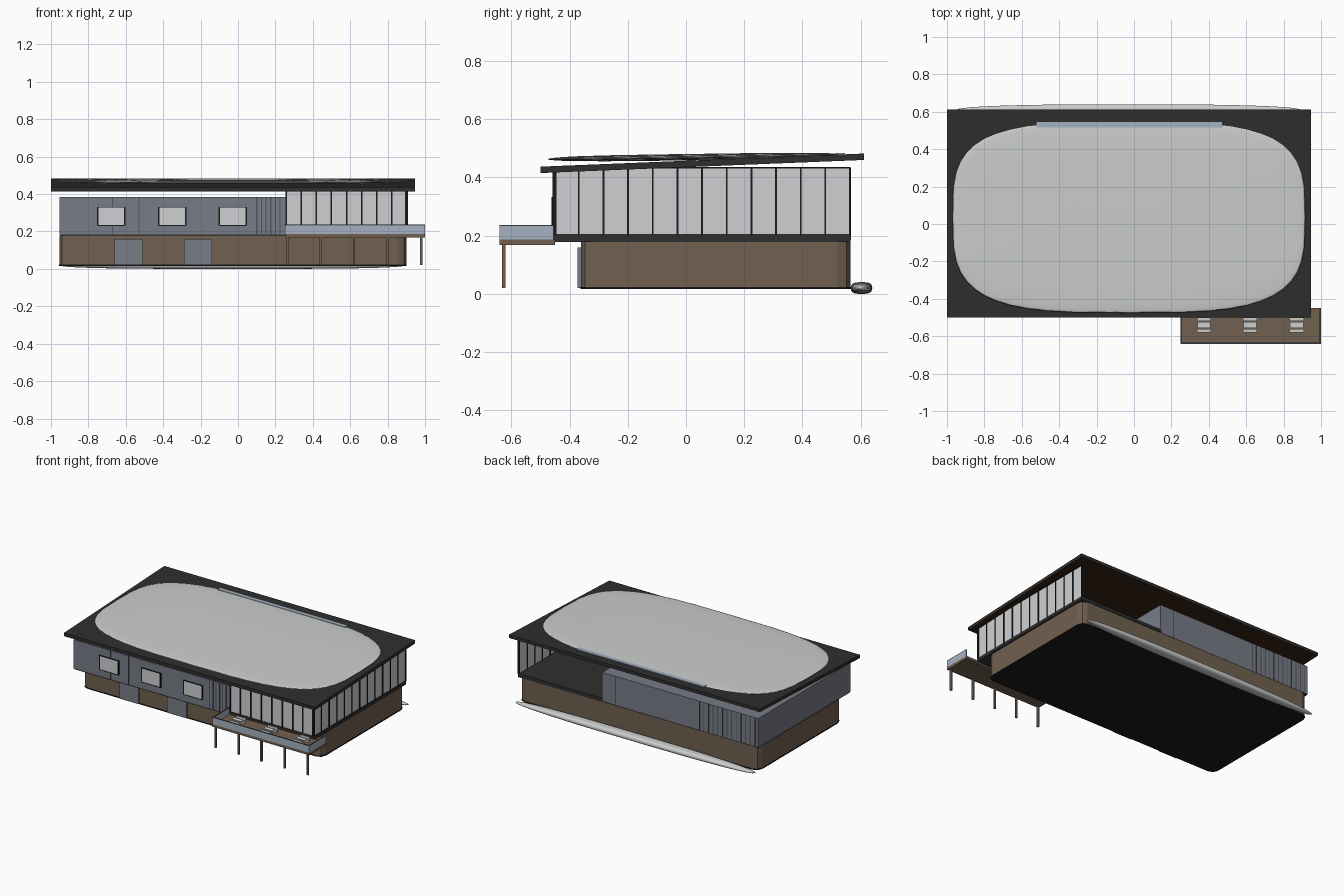
import bpy, bmesh, math
from mathutils import Vector

if "Cube" in bpy.data.objects:
    bpy.data.objects.remove(bpy.data.objects["Cube"])


def mat(name, *rgb):
    m = bpy.data.materials.new(name)
    m.diffuse_color = (*rgb, 1)
    m.use_nodes = True
    m.node_tree.nodes["Principled BSDF"].inputs["Base Color"].default_value = m.diffuse_color
    return m


BROWN = mat("brown cladding", 0.165, 0.118, 0.08)
GREY = mat("grey panel", 0.185, 0.2, 0.24)
PANE = mat("pale pane", 0.62, 0.63, 0.64)
BLUE = mat("blue glass", 0.38, 0.45, 0.54)
ROOF = mat("charcoal", 0.028, 0.028, 0.028)
SOFFIT = mat("dark timber", 0.035, 0.016, 0.007)
BLACK = mat("black", 0.01, 0.01, 0.01)
WHITE = mat("white membrane", 0.6, 0.61, 0.61)
SEAM = mat("seam grey", 0.085, 0.09, 0.105)


def finish(bm, name, *mats):
    bmesh.ops.recalc_face_normals(bm, faces=bm.faces)
    me = bpy.data.meshes.new(name)
    bm.to_mesh(me)
    bm.free()
    for m in mats:
        me.materials.append(m)
    ob = bpy.data.objects.new(name, me)
    bpy.context.collection.objects.link(ob)
    return ob


def boxes(name, material, ranges):
    """One object made of boxes given as (x0, x1, y0, y1, z0, z1)."""
    bm = bmesh.new()
    for x0, x1, y0, y1, z0, z1 in ranges:
        vs = bmesh.ops.create_cube(bm, size=1)["verts"]
        for v in vs:
            v.co = ((x0 + x1) / 2 + v.co.x * (x1 - x0),
                    (y0 + y1) / 2 + v.co.y * (y1 - y0),
                    (z0 + z1) / 2 + v.co.z * (z1 - z0))
    return finish(bm, name, material)


def rounded_block(name, material, x0, x1, y0, y1, z0, z1, r):
    """Block whose upright corners are rounded with two facets."""
    bm = bmesh.new()
    ring = []
    for k, (cx, cy) in enumerate([(x1 - r, y1 - r), (x0 + r, y1 - r),
                                  (x0 + r, y0 + r), (x1 - r, y0 + r)]):
        for j in range(3):
            a = math.radians(90 * k + 45 * j)
            ring.append(bm.verts.new((cx + r * math.cos(a), cy + r * math.sin(a), z0)))
    face = bm.faces.new(ring)
    top = bmesh.ops.extrude_face_region(bm, geom=[face])["geom"]
    for v in top:
        if isinstance(v, bmesh.types.BMVert):
            v.co.z = z1
    return finish(bm, name, material)


def lens(name, material, centre, half, power, slope=0.0):
    """Flat cushion with a rounded rectangular outline."""
    bm = bmesh.new()
    steps = 48
    radii = [0.3, 0.6, 0.8, 0.9, 0.96, 0.99]
    levels = [(r, 1) for r in radii] + [(1, 0)] + [(r, -1) for r in reversed(radii)]
    rings = []
    for r, side in levels:
        h = side * math.sqrt(1 - r ** 4) * half[2]
        ring = []
        for i in range(steps):
            a = math.tau * i / steps
            c, s = math.cos(a), math.sin(a)
            x = math.copysign(abs(c) ** (2 / power), c) * half[0] * r
            y = math.copysign(abs(s) ** (2 / power), s) * half[1] * r
            ring.append(bm.verts.new(Vector(centre) + Vector((x, y, h + slope * y))))
        rings.append(ring)
    for a, b in zip(rings, rings[1:]):
        for i in range(steps):
            j = (i + 1) % steps
            bm.faces.new((a[i], a[j], b[j], b[i]))
    bm.faces.new(rings[0])
    bm.faces.new(rings[-1])
    ob = finish(bm, name, material)
    for p in ob.data.polygons:
        p.use_smooth = True
    return ob


# Ground floor with dark edges below and above
rounded_block("ground_floor", BROWN, -0.955, 0.9, -0.36, 0.565, 0.022, 0.178, 0.045)
rounded_block("foundation", BLACK, -0.957, 0.902, -0.362, 0.567, 0.016, 0.023, 0.045)
boxes("doors", GREY, [(x, x + 0.15, -0.372, -0.35, 0.02, 0.16) for x in (-0.66, -0.29)])

# Upper floor slab and closed grey volume
boxes("floor_slab", ROOF, [(-0.953, 0.905, -0.453, 0.565, 0.178, 0.187),
                           (0.25, 0.907, -0.457, 0.567, 0.185, 0.205)])
boxes("panel_volume", GREY, [(-0.955, 0.255, -0.455, 0.565, 0.184, 0.385)])

# Panel joints and ribbed areas, front and back
joints = [(x, -0.457, -0.45) for x in (-0.67, -0.53, 0.1)]
joints += [(0.1 + 0.025 * i, -0.457, -0.45) for i in range(1, 6)]
joints += [(x, 0.56, 0.567) for x in (0.15, -0.5)]
joints += [(-0.93 + 0.036 * i, 0.56, 0.567) for i in range(12)]
boxes("panel_joints", SEAM, [(x - 0.003, x + 0.003, a, b, 0.186, 0.385) for x, a, b in joints])

# Square windows with dark side frames
wins = [-0.75, -0.425, -0.1]
boxes("windows", PANE, [(x, x + 0.145, -0.46, -0.45, 0.234, 0.33) for x in wins])
frames = []
for x in wins:
    for e in (x, x + 0.145):
        frames.append((e - 0.004, e + 0.004, -0.462, -0.45, 0.232, 0.332))
    for z in (0.232, 0.33):
        frames.append((x, x + 0.145, -0.462, -0.45, z - 0.002, z + 0.002))
boxes("window_frames", BLACK, frames)

# Glazed corner: front and right walls with mullions
boxes("glazing", PANE, [(0.255, 0.9, -0.453, -0.447, 0.2, 0.425),
                        (0.897, 0.903, -0.453, 0.563, 0.2, 0.433)])
bars = []
for i in range(9):
    x = 0.257 + 0.0808 * i
    bars.append((x - 0.004, x + 0.004, -0.458, -0.444, 0.2, 0.425))
for i in range(13):
    y = -0.453 + 0.0847 * i
    bars.append((0.893, 0.908, y - 0.003, y + 0.003, 0.2, 0.433))
bars.append((0.894, 0.907, -0.455, 0.565, 0.43, 0.435))
boxes("mullions", BLACK, bars)

# Sloping roof slab with timber underside
roof = boxes("roof", ROOF, [(-1.0, 0.945, -0.5, 0.612, 0.415, 0.437)])
for v in roof.data.vertices:
    v.co.z += (v.co.y + 0.5) * 0.0405
roof.data.materials.append(SOFFIT)
for p in roof.data.polygons:
    if p.normal.z < -0.5:
        p.material_index = 1

# Roof cushion with its blue strip, and the long bed behind the house
lens("roof_cushion", WHITE, (-0.027, 0.037, 0.470), (0.943, 0.512, 0.011), 3.5, 0.014)
boxes("roof_strip", BLUE, [(-0.52, 0.47, 0.515, 0.546, 0.478, 0.4845)])
lens("rear_bed", WHITE, (-0.03, 0.603, 0.02), (0.93, 0.037, 0.02), 2.6)

# Deck wrapping the glazed corner, on slim posts
boxes("deck", BROWN, [(0.25, 1.0, -0.64, -0.455, 0.168, 0.186),
                      (0.905, 1.0, -0.456, -0.45, 0.168, 0.186)])
boxes("deck_posts", BROWN, [(x - 0.006, x + 0.006, -0.632, -0.62, 0.02, 0.17)
                            for x in (0.265, 0.443, 0.62, 0.8, 0.98)])
boxes("deck_railing", BLUE, [(0.25, 1.0, -0.64, -0.634, 0.186, 0.233),
                             (0.25, 0.256, -0.64, -0.455, 0.186, 0.233),
                             (0.994, 1.0, -0.64, -0.455, 0.186, 0.233)])
boxes("deck_handrail", SEAM, [(0.249, 1.0, -0.641, -0.633, 0.232, 0.236),
                              (0.249, 0.257, -0.64, -0.455, 0.232, 0.236),
                              (0.993, 1.0, -0.64, -0.455, 0.232, 0.236)])

# Deck tables with a chair on each side
tables, chairs = [], []
for x in (0.375, 0.62, 0.87):
    tables.append((x - 0.035, x + 0.035, -0.555, -0.525, 0.21, 0.214))
    tables.append((x - 0.005, x + 0.005, -0.545, -0.535, 0.186, 0.21))
    for s in (-1, 1):
        y = -0.54 + 0.031 * s
        chairs.append((x - 0.038, x + 0.038, y - 0.01, y + 0.01, 0.186, 0.2))
        chairs.append((x - 0.038, x + 0.038, y + s * 0.008 - 0.002, y + s * 0.008 + 0.002, 0.2, 0.218))
boxes("deck_tables", PANE, tables)
boxes("deck_chairs", WHITE, chairs)
